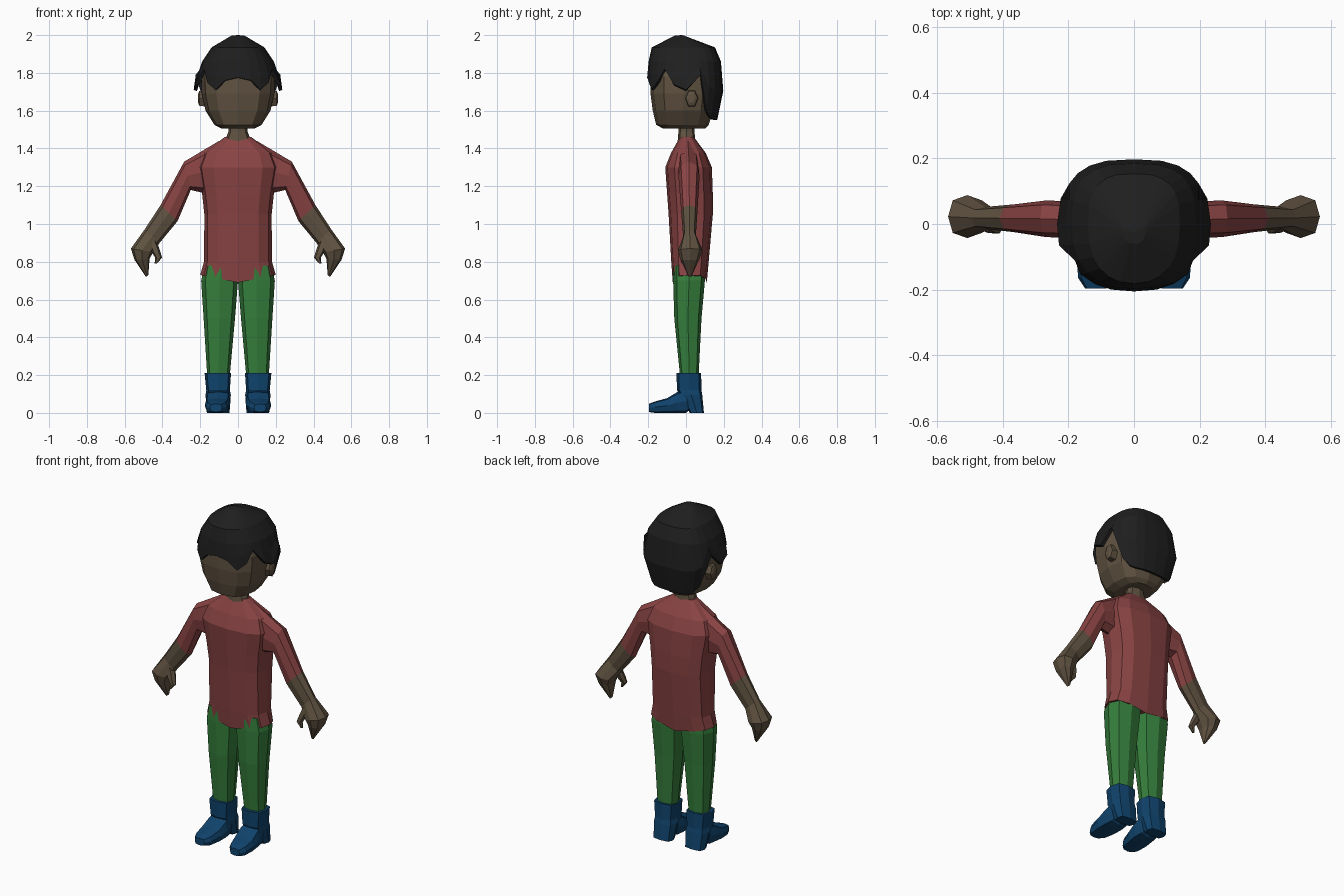
import bpy, bmesh, math
from mathutils import Vector as V

if "Cube" in bpy.data.objects:
    bpy.data.objects.remove(bpy.data.objects["Cube"])


def material(name, rgb):
    m = bpy.data.materials.new(name)
    m.diffuse_color = (*rgb, 1)
    m.use_nodes = True
    m.node_tree.nodes["Principled BSDF"].inputs["Base Color"].default_value = m.diffuse_color
    return m


SKIN = material("brown_skin", (0.115, 0.084, 0.052))
RED = material("red_shirt", (0.25, 0.056, 0.056))
GREEN = material("green_trousers", (0.036, 0.21, 0.045))
BLUE = material("blue_boots", (0.005, 0.056, 0.15))
BLACK = material("black_hair", (0.0135, 0.0135, 0.0135))


def spow(v, p):
    return math.copysign(abs(v) ** p, v)


def ring(c, u, v, n=8, p=0.75):
    """Rounded-box section: centre c, half axes u and v."""
    c, u, v = V(c), V(u), V(v)
    out = []
    for i in range(n):
        a = 2 * math.pi * i / n
        out.append(c + u * spow(round(math.cos(a), 6), p) + v * spow(round(math.sin(a), 6), p))
    return out


def zring(z, x0, x1, y0, y1, n=8, p=0.75):
    """Horizontal section from its extents."""
    return ring(((x0 + x1) / 2, (y0 + y1) / 2, z), ((x1 - x0) / 2, 0, 0),
                (0, (y1 - y0) / 2, 0), n, p)


def loft(name, rings, mats, segs=None, caps=True, mirror=False):
    bm = bmesh.new()
    rows = [[bm.verts.new(p) for p in r] for r in rings]
    n = len(rows[0])
    for k in range(len(rows) - 1):
        for i in range(n):
            j = (i + 1) % n
            f = bm.faces.new((rows[k][i], rows[k][j], rows[k + 1][j], rows[k + 1][i]))
            f.material_index = segs[k] if segs else 0
    if caps:
        bm.faces.new(rows[0][::-1])
        f = bm.faces.new(rows[-1])
        f.material_index = segs[-1] if segs else 0
    bmesh.ops.recalc_face_normals(bm, faces=bm.faces[:])
    me = bpy.data.meshes.new(name)
    bm.to_mesh(me)
    bm.free()
    for m in mats:
        me.materials.append(m)
    ob = bpy.data.objects.new(name, me)
    bpy.context.collection.objects.link(ob)
    if mirror:
        md = ob.modifiers.new("mirror", 'MIRROR')
        md.use_mirror_merge = False
    return ob


# Shirt body, with a hem that dips in the middle
body = [(0.69, .20, -.07, .11), (0.80, .18, -.078, .12), (1.05, .178, -.092, .142),
        (1.16, .19, -.10, .142), (1.30, .215, -.11, .137), (1.375, .185, -.08, .105),
        (1.46, .07, -.032, .042)]
rings = [zring(z, -w, w, y0, y1, 12, 0.72) for z, w, y0, y1 in body]
for p in rings[0]:
    p.z += 0.04 * abs(p.x) / 0.2
loft("shirt", rings, [RED])

# Neck
loft("neck", [zring(1.43, -.075, .075, -.045, .05), zring(1.49, -.05, .05, -.04, .045),
              zring(1.56, -.05, .05, -.04, .045)], [SKIN])

# Arms: sections given by outer edge, inner edge and depth
arm = [((.10, 1.44), (.12, 1.15), -.045, .065),
       ((.285, 1.33), (.25, 1.18), -.04, .072),
       ((.41, 1.10), (.32, 1.015), -.025, .06),
       ((.495, .97), (.415, .90), -.015, .052),
       ((.567, .87), (.45, .85), -.043, .088),
       ((.548, .81), (.468, .815), -.03, .07),
       ((.487, .72), (.475, .73), .012, .03)]


def arm_ring(a, b, y0, y1, n=8, p=0.8):
    return ring(((a[0] + b[0]) / 2, (y0 + y1) / 2, (a[1] + b[1]) / 2),
                ((a[0] - b[0]) / 2, 0, (a[1] - b[1]) / 2), (0, (y1 - y0) / 2, 0), n, p)


loft("arm", [arm_ring(*s) for s in arm], [RED, SKIN], [0, 0, 1, 1, 1, 1], mirror=True)
thumb = [((.48, .91), (.43, .91), -.02, .035), ((.455, .85), (.41, .85), -.03, .015),
         ((.438, .82), (.402, .822), -.03, .0), ((.442, .79), (.43, .79), -.025, -.01)]
loft("thumb", [arm_ring(*s, n=6) for s in thumb], [SKIN], mirror=True)

# Trouser legs
leg = [(.78, .0, .178, -.068, .10), (.70, .0, .195, -.068, .10), (.5, .016, .182, -.062, .082),
       (.18, .045, .162, -.03, .066)]
loft("trouser_leg", [zring(*s) for s in leg], [GREEN], mirror=True)

# Boots: shaft with heel, and foot running forward
shaft = [(.212, .037, .177, -.05, .08), (.12, .043, .168, -.048, .082),
         (.095, .038, .172, -.03, .086), (0, .045, .165, .02, .095)]
loft("boot_shaft", [zring(*s, p=0.6) for s in shaft], [BLUE], mirror=True)
foot = [(.04, .105, .05, .03, .12), (0, .105, .06, 0, .125), (-.046, .106, .066, 0, .11),
        (-.10, .11, .066, 0, .078), (-.165, .115, .055, 0, .06), (-.197, .117, .032, .005, .048)]
loft("boot_foot", [ring((x, y, (z0 + z1) / 2), (w, 0, 0), (0, 0, (z1 - z0) / 2), 8, 0.55)
                   for y, x, w, z0, z1 in foot], [BLUE], mirror=True)

# Head
head = [(1.505, .085, -.12, .10), (1.525, .125, -.158, .12), (1.60, .172, -.176, .145),
        (1.69, .192, -.188, .16), (1.78, .195, -.188, .165), (1.88, .16, -.165, .15),
        (1.95, .07, -.08, .07)]
loft("head", [zring(z, -w, w, y0, y1, 12, 0.75) for z, w, y0, y1 in head], [SKIN])

# Ears
loft("ear", [ring((x, .03, 1.665), (0, r * .7, 0), (0, 0, r), 6, 1)
             for x, r in ((.17, .05), (.205, .045), (.212, .025))], [SKIN], mirror=True)

# Hair: a shell whose locks end at different heights, front to back
shape = [(1.55, .17, .20, .165), (1.70, .218, .206, .197), (1.77, .22, .206, .203),
         (1.86, .19, .198, .185), (1.935, .14, .18, .155), (1.997, .035, .04, .01)]
tips = [1.775, 1.76, 1.71, 1.75, 1.82, 1.74, 1.71, 1.79, 1.60, 1.56, 1.55, 1.55, 1.55]


def hair_point(k, z):
    a = math.radians(15 * k)
    for lo, hi in zip(shape, shape[1:]):
        if z <= hi[0]:
            break
    t = (z - lo[0]) / (hi[0] - lo[0])
    w, f, b = (lo[i] + t * (hi[i] - lo[i]) for i in (1, 2, 3))
    x, y = round(math.sin(a), 6), round(-math.cos(a), 6)
    if y < 0:
        x, y = w * spow(x, .85), f * spow(y, .85)
    else:
        x, y = w * spow(x, .7), b * spow(y, .7)
    return V((x, y - 0.02 * max(0, (z - 1.93) / .067), z))


rings = [[hair_point(k, z) for k in range(24)] for z in (1.997, 1.935, 1.86)]
for t in (0.5, 1.0):
    row = []
    for k in range(24):
        h = min(k, 24 - k)
        p = hair_point(k, 1.86 + t * (tips[h] - 1.86))
        if t == 1 and h in (5, 6, 7):      # side tufts flare out
            p.x *= 1.075
        row.append(p)
    rings.append(row)
crown = [V((0, -.025, 2.0)) + (p - V((0, -.035, 1.997))) * .1 for p in rings[0]]
for p in crown:
    p.z = 2.0
hair = loft("hair", [crown] + rings, [BLACK], caps=False)
bm = bmesh.new()
bm.from_mesh(hair.data)
bmesh.ops.holes_fill(bm, edges=[e for e in bm.edges if e.is_boundary and
                                all(v.co.z > 1.99 for v in e.verts)], sides=0)
bmesh.ops.recalc_face_normals(bm, faces=bm.faces[:])
if sum(f.normal.z * f.calc_area() for f in bm.faces) < 0:
    bmesh.ops.reverse_faces(bm, faces=bm.faces[:])
bm.to_mesh(hair.data)
bm.free()
sol = hair.modifiers.new("thickness", 'SOLIDIFY')
sol.thickness = 0.018
sol.offset = -1
